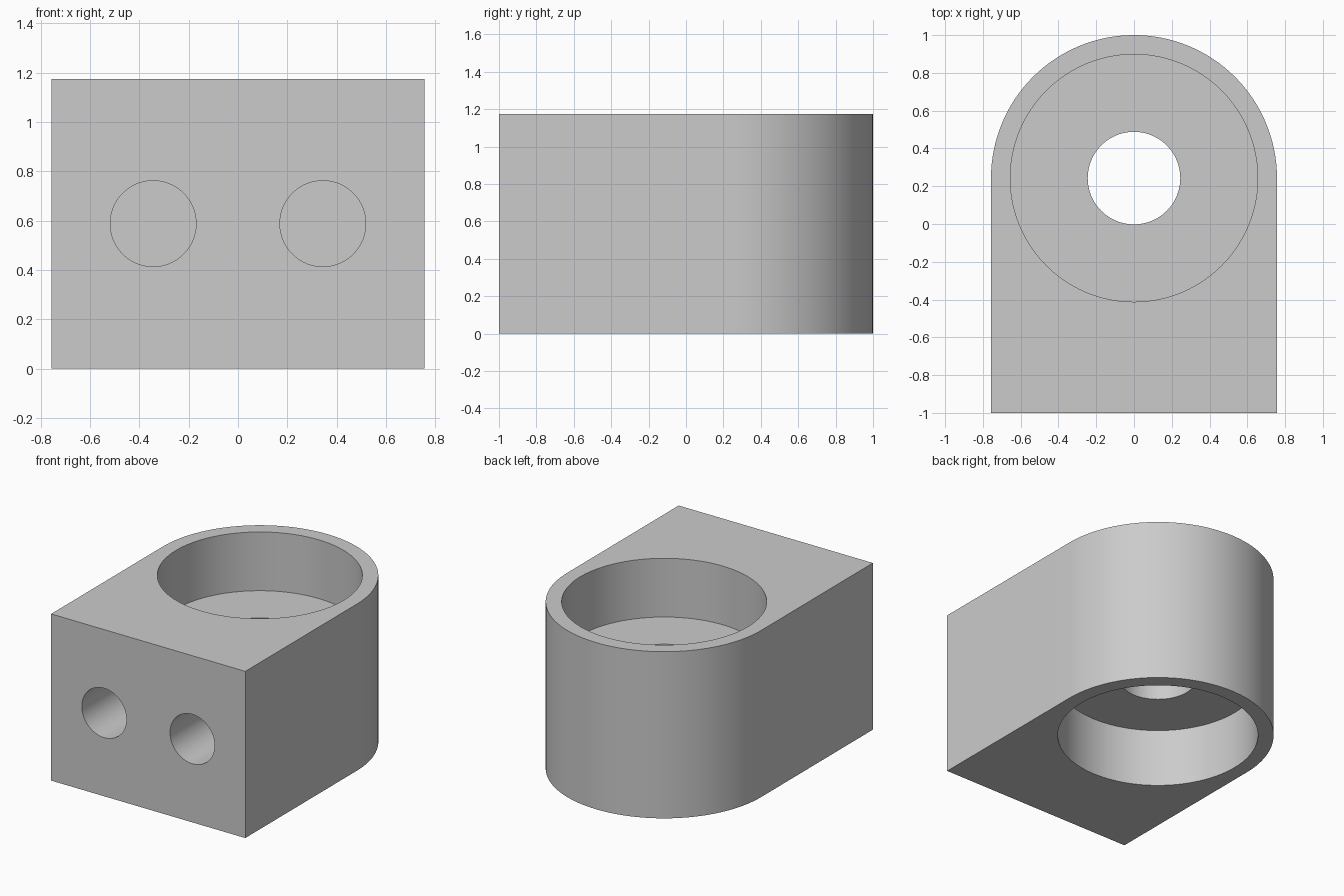
import bpy, bmesh, math
from mathutils import Matrix

old = bpy.data.objects.get("Cube")
if old:
    bpy.data.objects.remove(old, do_unlink=True)

HALF_W, HEIGHT, FRONT = 0.757, 1.175, -1.0
AXIS_Y = 1.0 - HALF_W          # centre of the rounded end
RECESS_R, BORE_R, PIN_R = 0.655, 0.245, 0.174
RECESS_DEPTH, PIN_DEPTH, PIN_X = 0.414, 0.6, 0.344
MID = HEIGHT / 2

grey = bpy.data.materials.new("plain grey")
grey.use_nodes = True
colour = (0.6, 0.6, 0.6, 1)
grey.diffuse_color = colour
grey.node_tree.nodes["Principled BSDF"].inputs["Base Color"].default_value = colour


def add_object(name, bm):
    bmesh.ops.recalc_face_normals(bm, faces=bm.faces)
    mesh = bpy.data.meshes.new(name)
    bm.to_mesh(mesh)
    bm.free()
    mesh.materials.append(grey)
    obj = bpy.data.objects.new(name, mesh)
    bpy.context.collection.objects.link(obj)
    return obj


def cylinder(name, radius, depth, centre, along_y=False):
    turn = Matrix.Rotation(math.pi / 2, 4, "X") if along_y else Matrix()
    bm = bmesh.new()
    bmesh.ops.create_cone(bm, cap_ends=True, segments=96, radius1=radius, radius2=radius,
                          depth=depth, matrix=Matrix.Translation(centre) @ turn)
    return add_object(name, bm)


# Block with a half-round back
steps = 64
outline = [(-HALF_W, FRONT), (HALF_W, FRONT)]
outline += [(HALF_W * math.cos(math.pi * i / steps),
             AXIS_Y + HALF_W * math.sin(math.pi * i / steps)) for i in range(steps + 1)]
bm = bmesh.new()
base = bm.faces.new([bm.verts.new((x, y, 0)) for x, y in outline])
top = bmesh.ops.extrude_face_region(bm, geom=[base])["geom"]
bmesh.ops.translate(bm, vec=(0, 0, HEIGHT),
                    verts=[v for v in top if isinstance(v, bmesh.types.BMVert)])
block = add_object("bearing_block", bm)

# Bearing recesses above and below, the shaft bore, and two blind front holes
cutters = [cylinder("shaft_bore", BORE_R, HEIGHT * 2, (0, AXIS_Y, MID))]
for name, z in (("lower_recess", 0), ("upper_recess", HEIGHT)):
    cutters.append(cylinder(name, RECESS_R, RECESS_DEPTH * 2, (0, AXIS_Y, z)))
for name, x in (("right_pin_hole", -PIN_X), ("left_pin_hole", PIN_X)):
    cutters.append(cylinder(name, PIN_R, PIN_DEPTH * 2, (x, FRONT, MID), along_y=True))

for cutter in cutters:
    cut = block.modifiers.new(cutter.name, "BOOLEAN")
    cut.operation, cut.solver, cut.object = "DIFFERENCE", "EXACT", cutter

# Bake the cuts and drop the cutters
graph = bpy.context.evaluated_depsgraph_get()
baked = bpy.data.meshes.new_from_object(block.evaluated_get(graph))
block.modifiers.clear()
block.data = baked
baked.materials.clear()
baked.materials.append(grey)
baked.polygons.foreach_set("material_index", [0] * len(baked.polygons))
for cutter in cutters:
    bpy.data.objects.remove(cutter, do_unlink=True)

# Smooth the round walls, keep the rims sharp
bpy.ops.object.select_all(action="DESELECT")
block.select_set(True)
bpy.context.view_layer.objects.active = block
bpy.ops.object.shade_smooth_by_angle(angle=math.radians(30))
